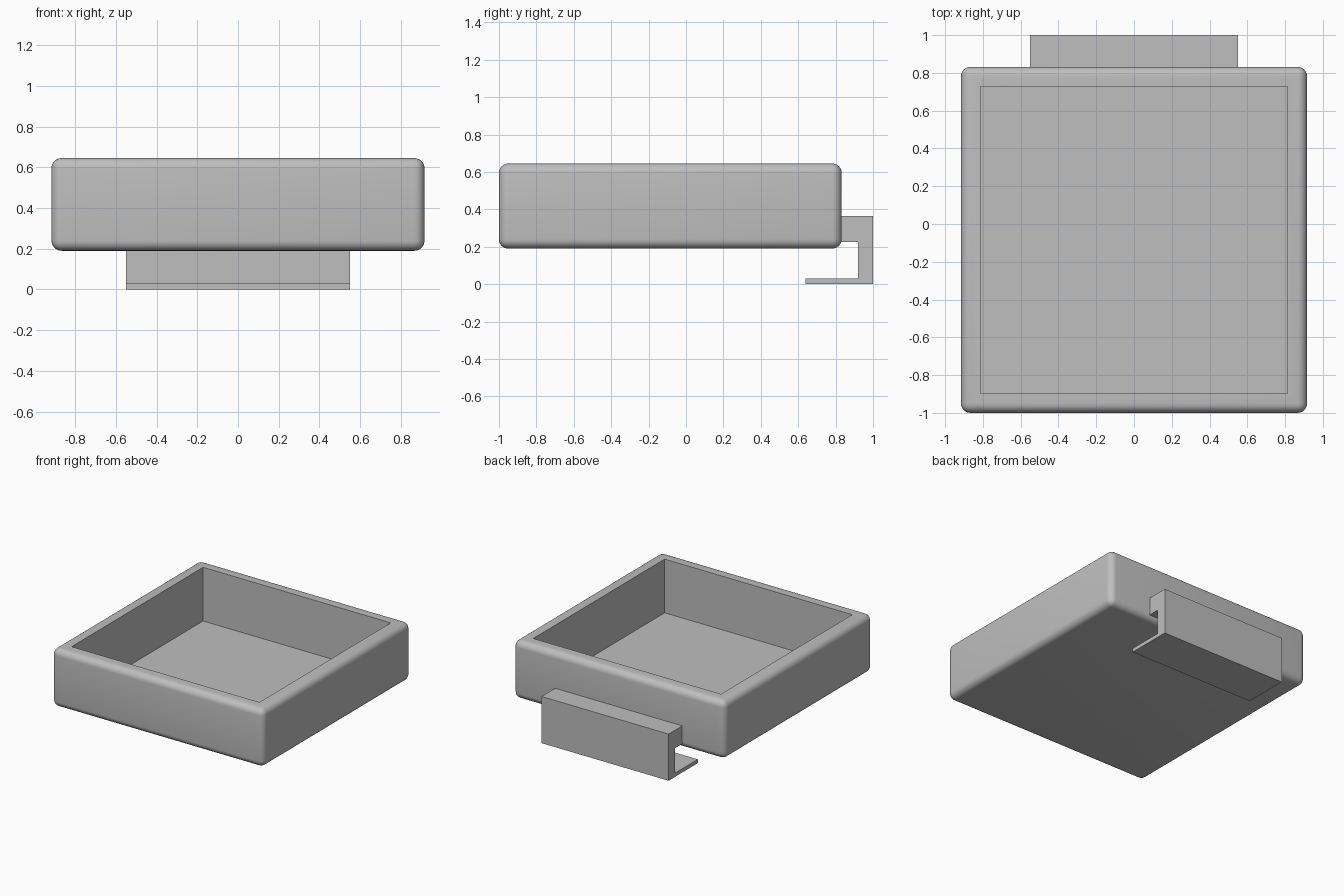
import bpy
import bmesh
from mathutils import Vector, Matrix

default = bpy.data.objects.get("Cube")
if default:
    bpy.data.objects.remove(default, do_unlink=True)

# Single plain grey
grey = bpy.data.materials.new("plain grey")
grey.use_nodes = True
colour = (0.52, 0.52, 0.52, 1)
grey.diffuse_color = colour
grey.node_tree.nodes["Principled BSDF"].inputs["Base Color"].default_value = colour


def make_object(name, bm):
    bmesh.ops.recalc_face_normals(bm, faces=bm.faces)
    mesh = bpy.data.meshes.new(name)
    bm.to_mesh(mesh)
    bm.free()
    mesh.materials.append(grey)
    obj = bpy.data.objects.new(name, mesh)
    bpy.context.collection.objects.link(obj)
    return obj


# Tray: rounded block with a square, sharp-edged recess
HALF, BOTTOM, TOP, FLOOR = 0.916, 0.19, 0.645, 0.225
RADIUS, OPENING = 0.05, 0.79
bm = bmesh.new()
size = Matrix.Diagonal((2 * HALF, 2 * HALF, TOP - BOTTOM, 1))
place = Matrix.Translation((0, HALF - 1, (TOP + BOTTOM) / 2))
bmesh.ops.create_cube(bm, size=1, matrix=place @ size)
bmesh.ops.bevel(bm, geom=bm.edges[:], offset=RADIUS, segments=6,
                profile=0.5, affect='EDGES')
rim = max(bm.faces, key=lambda f: (f.calc_center_median().z, f.calc_area()))
bmesh.ops.inset_region(bm, faces=[rim], thickness=HALF - RADIUS - OPENING)
walls = bmesh.ops.extrude_face_region(bm, geom=[rim])["geom"]
lowered = [v for v in walls if isinstance(v, bmesh.types.BMVert)]
bmesh.ops.translate(bm, verts=lowered, vec=Vector((0, 0, FLOOR - TOP)))
if rim.is_valid:
    bmesh.ops.delete(bm, geom=[rim], context='FACES_ONLY')
tray = make_object("tray", bm)
bpy.ops.object.select_all(action='DESELECT')
bpy.context.view_layer.objects.active = tray
tray.select_set(True)
bpy.ops.object.shade_smooth_by_angle(angle=0.6)

# Rear clip: hooked side profile extruded across the width
profile = [(0.8, 0.365), (1, 0.365), (1, 0), (0.64, 0),
           (0.64, 0.03), (0.92, 0.03), (0.92, 0.225), (0.8, 0.225)]
bm = bmesh.new()
side = bm.faces.new([bm.verts.new((-0.55, y, z)) for y, z in profile])
swept = bmesh.ops.extrude_face_region(bm, geom=[side], use_keep_orig=True)["geom"]
bmesh.ops.translate(bm, vec=Vector((1.1, 0, 0)),
                    verts=[v for v in swept if isinstance(v, bmesh.types.BMVert)])
make_object("rear_clip", bm)
